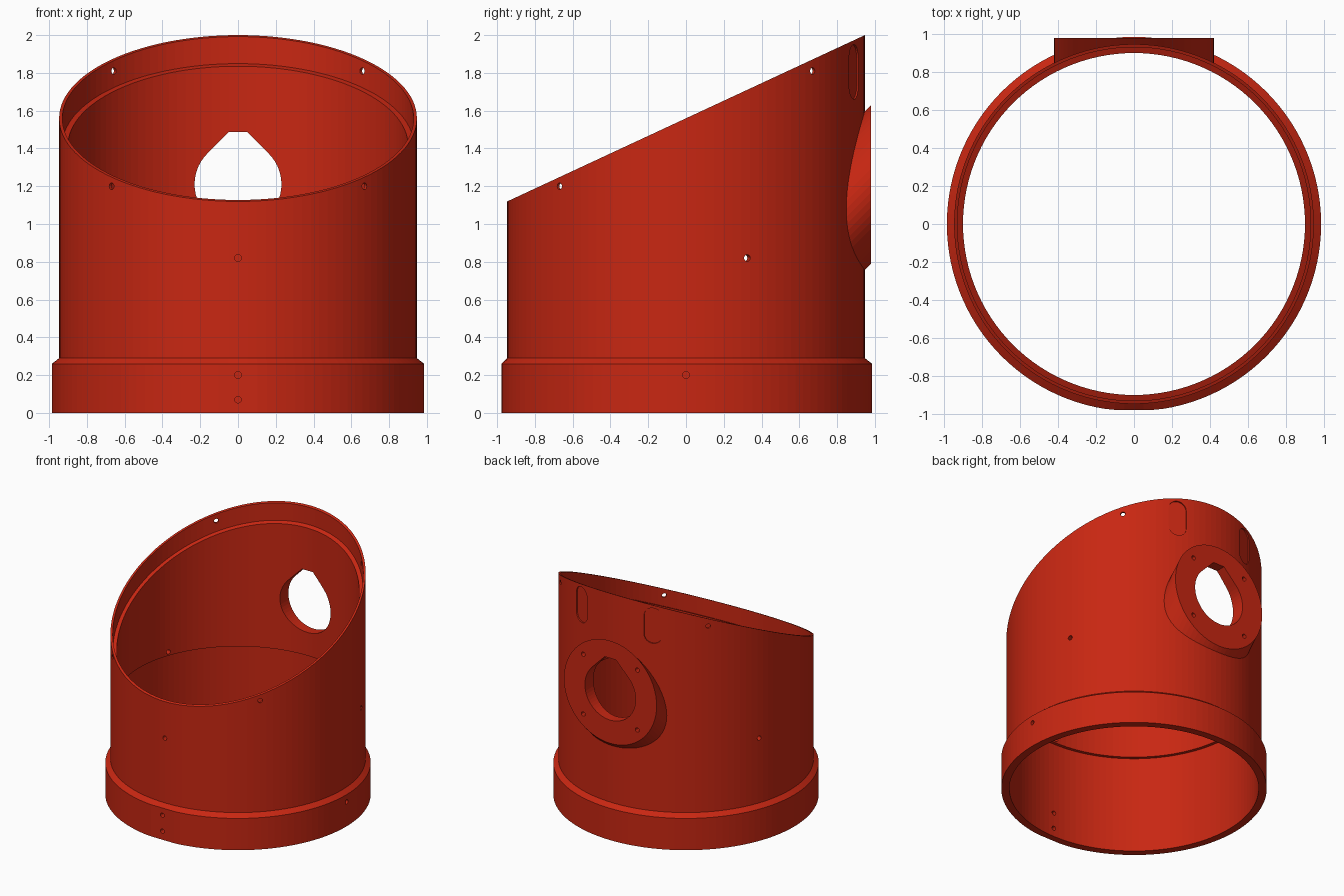
import bpy, bmesh
from math import sin, cos, pi, radians
from mathutils import Matrix, Vector

if "Cube" in bpy.data.objects:
    bpy.data.objects.remove(bpy.data.objects["Cube"], do_unlink=True)

SEGMENTS = 120
OUTER = 0.947
SLOPE = 0.465
BOSS_Z = 1.21
BOSS_FACE = 0.98

red = bpy.data.materials.new("red plastic")
red.use_nodes = True
colour = (0.58, 0.02, 0.006, 1)
red.diffuse_color = colour
red.node_tree.nodes["Principled BSDF"].inputs["Base Color"].default_value = colour


def make_object(name, bm):
    bmesh.ops.recalc_face_normals(bm, faces=bm.faces)
    mesh = bpy.data.meshes.new(name)
    bm.to_mesh(mesh)
    bm.free()
    mesh.materials.append(red)
    obj = bpy.data.objects.new(name, mesh)
    bpy.context.collection.objects.link(obj)
    return obj


def arc(radius, cx, cz, start, end, steps):
    angles = [radians(start + (end - start) * i / steps) for i in range(steps + 1)]
    return [(cx + radius * cos(a), cz + radius * sin(a)) for a in angles]


def circle(radius, cx, cz, steps):
    return arc(radius, cx, cz, 0, 360, steps)[:-1]


def prism(bm, outline, near, far, turn=0, shear=0):
    """Extrude an x-z outline along y, then turn it about the vertical axis."""
    spin = Matrix.Rotation(radians(turn), 3, "Z")
    rings = [[bm.verts.new(spin @ Vector((x, y, z + shear * (y - far)))) for x, z in outline]
             for y in (near, far)]
    bm.faces.new(rings[0])
    bm.faces.new(rings[1])
    n = len(outline)
    for i in range(n):
        j = (i + 1) % n
        bm.faces.new((rings[0][i], rings[0][j], rings[1][j], rings[1][i]))


def boolean(target, tool, operation):
    mod = target.modifiers.new(operation.lower(), "BOOLEAN")
    mod.operation = operation
    mod.solver = "EXACT"
    mod.object = tool
    bpy.context.view_layer.objects.active = target
    bpy.ops.object.modifier_apply(modifier=mod.name)
    bpy.data.objects.remove(tool, do_unlink=True)


# Tubular shell: (radius, height, follows the slanted rim)
profile = [
    (0.985, 0, False), (0.985, 0.26, False), (OUTER, 0.29, False),
    (OUTER, 0, True), (0.93, 0, True), (0.93, -0.143, True), (0.9, -0.143, True),
    (0.9, 0.79, False), (0.925, 0.79, False), (0.925, 0, False),
]
bm = bmesh.new()
rim_centre = 2 - SLOPE * OUTER
columns = []
for i in range(SEGMENTS):
    a = 2 * pi * i / SEGMENTS
    column = []
    for r, z, slanted in profile:
        x, y = r * cos(a), max(r * sin(a), -0.978)
        if slanted:
            z += rim_centre + SLOPE * y
        column.append(bm.verts.new((x, y, z)))
    columns.append(column)
for i in range(SEGMENTS):
    a, b = columns[i], columns[(i + 1) % SEGMENTS]
    for k in range(len(profile)):
        m = (k + 1) % len(profile)
        bm.faces.new((a[k], b[k], b[m], a[m]))
shell = make_object("slanted_tube_housing", bm)

# Sheared round mounting boss on the back, trimmed to the wall
bm = bmesh.new()
prism(bm, circle(0.42, 0, BOSS_Z, 64), 0.78, BOSS_FACE, shear=1)
boss = make_object("rear_mounting_boss", bm)
bm = bmesh.new()
bmesh.ops.create_cone(bm, cap_ends=True, segments=SEGMENTS, radius1=0.935,
                      radius2=0.935, depth=6)
boolean(boss, make_object("bore_cutter", bm), "DIFFERENCE")
boolean(shell, boss, "UNION")

# All openings are gathered in one cutter
bm = bmesh.new()

# Teardrop port with a flat peak
port = arc(0.23, 0, BOSS_Z, 135, 405, 42) + [(0.05, 1.487), (-0.05, 1.487)]
prism(bm, port, 0.7, 1.2)

# Blind screw holes in the boss face
for x in (-0.245, 0.245):
    for z in (-0.245, 0.245):
        prism(bm, circle(0.018, x, BOSS_Z + z, 12), 0.935, 1.1)

# Shallow rounded slots under the high rim
slot = arc(0.07, 0, 1.88, 0, 180, 12) + arc(0.07, 0, 1.73, 180, 360, 12)
for turn in (-20, 20):
    prism(bm, slot, 0.936, 1.1, turn)

# Small radial holes: rim, wall and base
holes = [(45, 1.81), (-45, 1.81), (135, 1.2), (-135, 1.2),
         (180, 0.82), (70, 0.82), (-70, 0.82),
         (180, 0.2), (180, 0.07), (-90, 0.2)]
for turn, z in holes:
    prism(bm, circle(0.018, 0, z, 12), 0.85, 1.1, turn)
boolean(shell, make_object("opening_cutter", bm), "DIFFERENCE")
